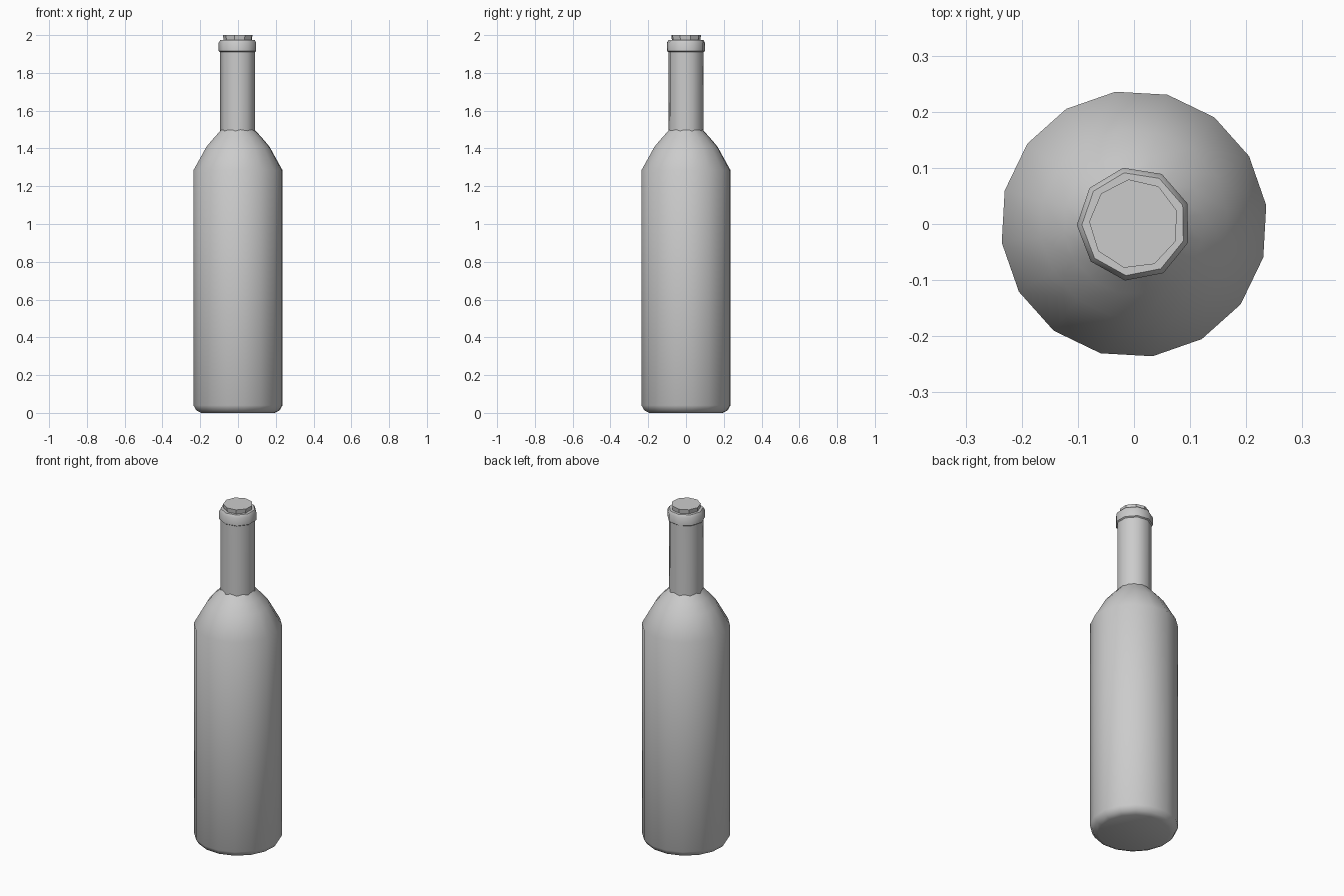
import bpy, bmesh, math

if "Cube" in bpy.data.objects:
    bpy.data.objects.remove(bpy.data.objects["Cube"])


def lathe(name, profile, sides, start_deg, cap_bottom=False, cap_top=False, smooth=35):
    """Revolve (radius, z) points around the z axis."""
    bm = bmesh.new()
    rings = []
    for r, z in profile:
        ring = []
        for i in range(sides):
            a = math.radians(start_deg) + 2 * math.pi * i / sides
            ring.append(bm.verts.new((r * math.cos(a), r * math.sin(a), z)))
        rings.append(ring)
    for lo, hi in zip(rings, rings[1:]):
        for i in range(sides):
            j = (i + 1) % sides
            bm.faces.new((lo[i], lo[j], hi[j], hi[i]))
    if cap_bottom:
        bm.faces.new(rings[0][::-1])
    if cap_top:
        bm.faces.new(rings[-1])
    mesh = bpy.data.meshes.new(name)
    bm.to_mesh(mesh)
    bm.free()
    obj = bpy.data.objects.new(name, mesh)
    bpy.context.collection.objects.link(obj)
    bpy.ops.object.select_all(action='DESELECT')
    obj.select_set(True)
    bpy.context.view_layer.objects.active = obj
    bpy.ops.object.shade_smooth_by_angle(angle=math.radians(smooth))
    return obj


# Body with rounded foot and sloping shoulder
lathe("bottle_body",
      [(0.195, 0.0), (0.222, 0.012), (0.238, 0.04), (0.238, 1.285),
       (0.168, 1.41), (0.125, 1.46), (0.088, 1.50)],
      16, 98, cap_bottom=True, smooth=50)

# Neck rising out of the shoulder, with a slim lip at the mouth
lathe("bottle_neck",
      [(0.094, 1.49), (0.095, 1.91), (0.102, 1.915), (0.102, 1.96),
       (0.093, 1.975), (0.076, 1.975)],
      9, 101, smooth=42)

# Stopper
lathe("cork", [(0.076, 1.97), (0.08, 2.0)], 9, 97, cap_top=True, smooth=30)
